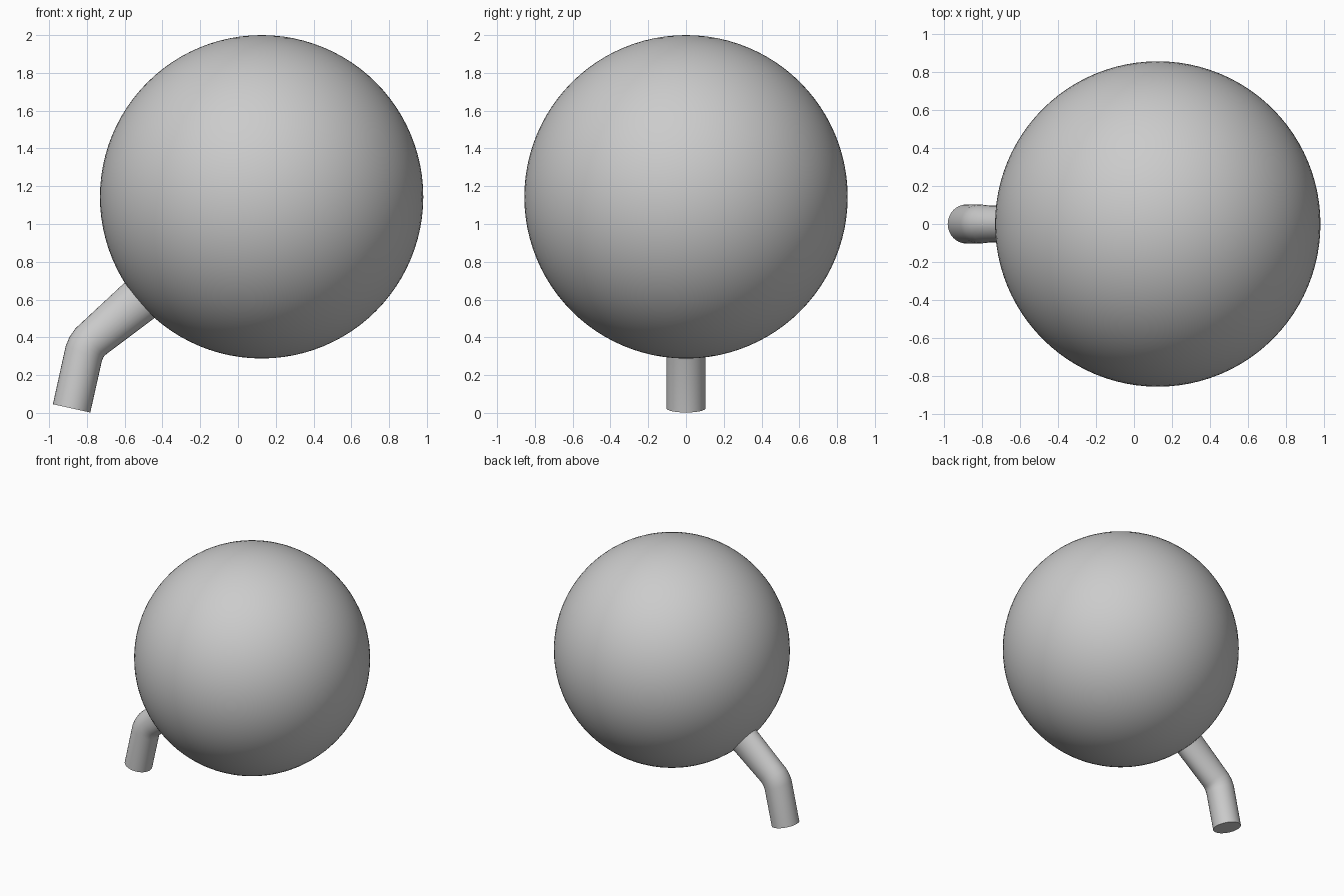
import bpy
import bmesh
import math
from mathutils import Vector

cube = bpy.data.objects.get("Cube")
if cube:
    bpy.data.objects.remove(cube, do_unlink=True)

grey = bpy.data.materials.new("plain grey")
grey.use_nodes = True
grey.diffuse_color = (0.6, 0.6, 0.6, 1)
grey.node_tree.nodes["Principled BSDF"].inputs["Base Color"].default_value = (0.6, 0.6, 0.6, 1)


def add_part(name, bm):
    """Turn a bmesh into a smooth-shaded object with sharp edges kept."""
    bmesh.ops.recalc_face_normals(bm, faces=bm.faces)
    mesh = bpy.data.meshes.new(name)
    bm.to_mesh(mesh)
    bm.free()
    mesh.materials.append(grey)
    obj = bpy.data.objects.new(name, mesh)
    bpy.context.collection.objects.link(obj)
    bpy.ops.object.select_all(action="DESELECT")
    obj.select_set(True)
    bpy.context.view_layer.objects.active = obj
    bpy.ops.object.shade_smooth_by_angle(angle=math.radians(40))
    return obj


# Round body
bm = bmesh.new()
bmesh.ops.create_uvsphere(bm, u_segments=96, v_segments=48, radius=0.856)
bmesh.ops.translate(bm, verts=bm.verts, vec=(0.125, 0, 1.144))
add_part("round_body", bm)

# Bent spout: each station is outer x, z, inner x, z, and half depth
stations = [
    (-0.98, 0.046, -0.782, 0.002, 0.103),
    (-0.912, 0.355, -0.72, 0.278, 0.103),
    (-0.892, 0.402, -0.712, 0.295, 0.102),
    (-0.861, 0.447, -0.704, 0.305, 0.1),
    (-0.82, 0.485, -0.693, 0.314, 0.097),
    (-0.592, 0.697, -0.435, 0.508, 0.092),
    (-0.475, 0.805, -0.305, 0.608, 0.092),
]
SIDES = 32
bm = bmesh.new()
rings = []
for ox, oz, ix, iz, depth in stations:
    outer, inner = Vector((ox, 0, oz)), Vector((ix, 0, iz))
    centre, half = (outer + inner) / 2, (outer - inner) / 2
    ring = []
    for i in range(SIDES):
        a = math.tau * i / SIDES
        ring.append(bm.verts.new(centre + half * math.cos(a) + Vector((0, depth * math.sin(a), 0))))
    rings.append(ring)
for low, high in zip(rings, rings[1:]):
    for i in range(SIDES):
        j = (i + 1) % SIDES
        bm.faces.new((low[i], low[j], high[j], high[i]))
bm.faces.new(rings[0])
bm.faces.new(rings[-1])
add_part("bent_spout", bm)
